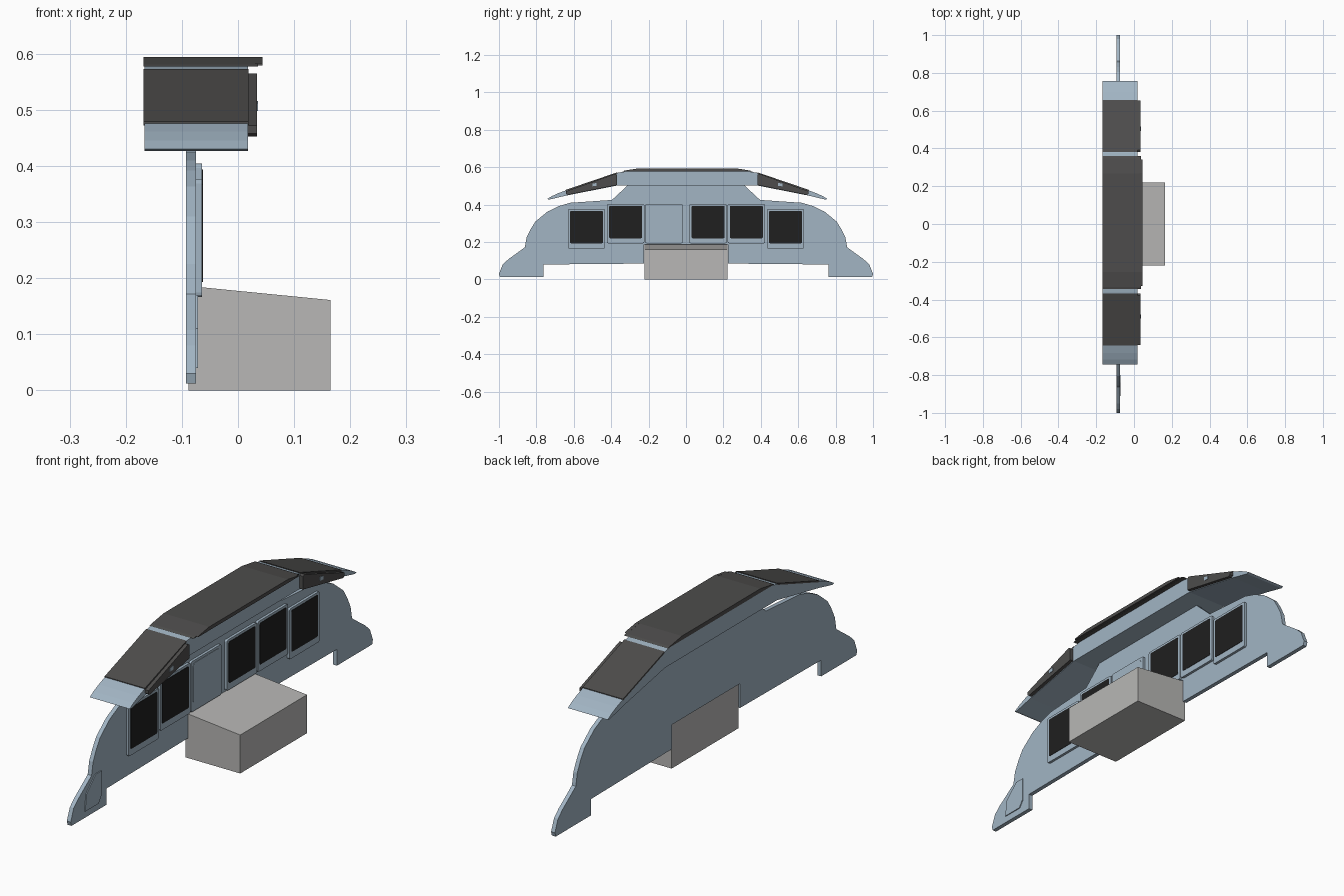
import bpy, bmesh, math

if "Cube" in bpy.data.objects:
    bpy.data.objects.remove(bpy.data.objects["Cube"])

def material(name, rgb):
    m = bpy.data.materials.new(name)
    m.diffuse_color = (*rgb, 1)
    m.use_nodes = True
    m.node_tree.nodes["Principled BSDF"].inputs["Base Color"].default_value = m.diffuse_color
    return m

BLUE = material("panel blue grey", (0.36, 0.46, 0.55))
DARK = material("dark trim", (0.075, 0.073, 0.072))
BLACK = material("screen black", (0.014, 0.014, 0.014))
GREY = material("pedestal grey", (0.48, 0.475, 0.465))

def prism(name, pts, a, b, mat, axis="x"):
    """Extrude a profile: (y, z) points along x, or (x, z) points along y."""
    place = (lambda p, t: (t, p[0], p[1])) if axis == "x" else (lambda p, t: (p[0], t, p[1]))
    bm = bmesh.new()
    lo = [bm.verts.new(place(p, a)) for p in pts]
    hi = [bm.verts.new(place(p, b)) for p in pts]
    bm.faces.new(lo)
    bm.faces.new(hi)
    for i in range(len(pts)):
        j = (i + 1) % len(pts)
        bm.faces.new((lo[i], lo[j], hi[j], hi[i]))
    bmesh.ops.recalc_face_normals(bm, faces=bm.faces)
    me = bpy.data.meshes.new(name)
    bm.to_mesh(me)
    bm.free()
    me.materials.append(mat)
    ob = bpy.data.objects.new(name, me)
    bpy.context.collection.objects.link(ob)
    return ob

def mirrored(half, shift=0.0):
    """Close a right-hand half profile into a symmetrical one."""
    return [(y + shift, z) for y, z in half] + [(shift - y, z) for y, z in reversed(half)]

def rounded(y0, y1, z0, z1, r):
    pts = []
    for cy, cz, start in ((y1 - r, z1 - r, 0), (y0 + r, z1 - r, 90),
                          (y0 + r, z0 + r, 180), (y1 - r, z0 + r, 270)):
        for k in range(4):
            t = math.radians(start + 30 * k)
            pts.append((cy + r * math.cos(t), cz + r * math.sin(t)))
    return pts

# Main panel with feet, and a notch around the pedestal
panel = [(0.224, 0.187), (0.224, 0.085), (0.762, 0.08), (0.762, 0.012), (0.995, 0.012),
         (1.0, 0.03), (0.98, 0.08), (0.95, 0.108), (0.90, 0.144), (0.862, 0.172),
         (0.852, 0.225), (0.83, 0.27), (0.805, 0.31), (0.74, 0.363), (0.68, 0.392),
         (0.62, 0.41), (0.396, 0.425), (0.31, 0.505), (0.30, 0.52)]
prism("main_panel", mirrored(panel), -0.093, -0.075, BLUE)

# Small cover plate on one foot
prism("foot_cover", [(-0.91, 0.04), (-0.82, 0.04), (-0.80, 0.07), (-0.80, 0.17),
                     (-0.84, 0.17), (-0.90, 0.11)], -0.076, -0.071, BLUE)

# Six display bezels; the third holds a blank plate
SHIFT = [(-0.532, 0.193), (-0.323, 0.22), (-0.118, 0.22),
         (0.118, 0.22), (0.323, 0.22), (0.532, 0.193)]
for i, (c, z) in enumerate(SHIFT):
    prism(f"bezel_{i + 1}", rounded(c - 0.1, c + 0.1, z - 0.027, z + 0.184, 0.008),
          -0.076, -0.064, BLUE)
    blank = i == 2
    prism("blank_plate" if blank else f"screen_{i + 1}",
          rounded(c - 0.088, c + 0.088, z, z + 0.174, 0.016 if blank else 0.006),
          -0.065, -0.0625, BLUE if blank else BLACK)

# Pedestal with sloping top
prism("pedestal", [(-0.088, 0), (0.165, 0), (0.165, 0.161), (-0.088, 0.186)],
      -0.221, 0.221, GREY, axis="y")

# Glareshield body: thick centre and drooping wings
S = 0.007
body = [(0.0, 0.505), (0.37, 0.503), (0.65, 0.448), (0.738, 0.427), (0.75, 0.430),
        (0.725, 0.445), (0.69, 0.461), (0.65, 0.476), (0.37, 0.571), (0.26, 0.588)]
prism("glareshield_body", mirrored(body[1:], S), -0.167, 0.018, BLUE)

# Dark centre cover with overhanging front lip
prism("centre_cover", mirrored([(0.352, 0.577), (0.34, 0.581), (0.26, 0.594)], S),
      -0.168, 0.036, DARK)
prism("centre_lip", mirrored([(0.335, 0.579), (0.33, 0.583), (0.262, 0.594)], S),
      0.03, 0.044, DARK)

for side, label in ((-1, "left"), (1, "right")):
    def flip(pts):
        return [(side * y + S, z) for y, z in pts]
    # Dark wing cover plate
    prism(f"{label}_wing_cover", flip([(0.374, 0.566), (0.65, 0.472), (0.65, 0.479),
                                       (0.374, 0.573)]), -0.168, 0.019, DARK)
    # Dark control strip on the front of the wing
    prism(f"{label}_wing_trim", flip([(0.375, 0.505), (0.64, 0.452), (0.648, 0.458),
                                      (0.648, 0.472), (0.385, 0.565), (0.375, 0.56)]),
          0.017, 0.034, DARK)
    # Small light control
    prism(f"{label}_wing_control", flip([(0.485, 0.50), (0.508, 0.498), (0.508, 0.512),
                                         (0.485, 0.516)]), 0.033, 0.036, BLUE)
